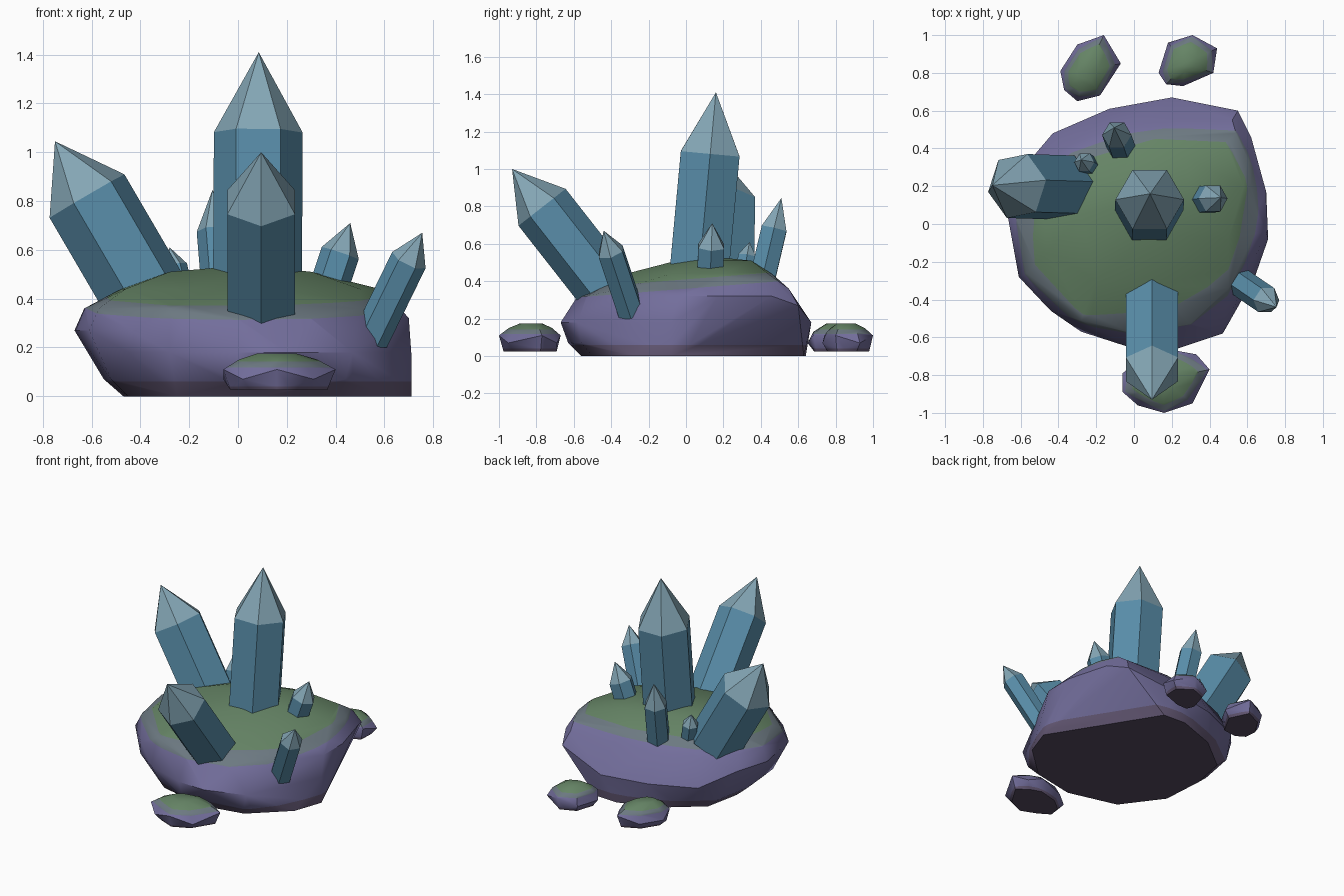
import bpy, bmesh, math
from mathutils import Vector

if "Cube" in bpy.data.objects:
    bpy.data.objects.remove(bpy.data.objects["Cube"])


def material(name, rgb):
    m = bpy.data.materials.new(name)
    m.diffuse_color = (*rgb, 1)
    m.use_nodes = True
    m.node_tree.nodes["Principled BSDF"].inputs["Base Color"].default_value = m.diffuse_color
    return m


STONE = material("purple_stone", (0.17, 0.155, 0.33))
BLEND = material("mossy_stone", (0.15, 0.19, 0.22))
MOSS = material("moss", (0.13, 0.23, 0.13))
LOW = material("dark_stone", (0.13, 0.10, 0.18))
BASE = material("stone_underside", (0.09, 0.07, 0.12))
BODY = material("crystal_blue", (0.10, 0.27, 0.40))
TIP = material("crystal_tip", (0.23, 0.38, 0.46))


def finish(bm, name, mats, angle):
    me = bpy.data.meshes.new(name)
    bm.to_mesh(me)
    bm.free()
    ob = bpy.data.objects.new(name, me)
    bpy.context.collection.objects.link(ob)
    for m in mats:
        me.materials.append(m)
    if angle:
        bpy.ops.object.select_all(action='DESELECT')
        ob.select_set(True)
        bpy.context.view_layer.objects.active = ob
        bpy.ops.object.shade_smooth_by_angle(angle=math.radians(angle))
    return ob


def stone(name, points, moss_z, slope=(0, 0), band=0.025, low=0.06, angle=34):
    """Convex boulder with a moss cap above a tilted plane and a dark foot."""
    bm = bmesh.new()
    for p in points:
        bm.verts.new(p)
    res = bmesh.ops.convex_hull(bm, input=bm.verts[:])
    junk = {g for g in res["geom_interior"] + res["geom_unused"]
            if isinstance(g, bmesh.types.BMVert)}
    bmesh.ops.delete(bm, geom=list(junk), context='VERTS')
    normal = Vector((-slope[0], -slope[1], 1))
    for z, no in ((moss_z - band, normal), (moss_z + band, normal), (low, (0, 0, 1))):
        bmesh.ops.bisect_plane(bm, geom=bm.verts[:] + bm.edges[:] + bm.faces[:],
                               plane_co=(0, 0, z), plane_no=no)
    bmesh.ops.recalc_face_normals(bm, faces=bm.faces[:])
    for f in bm.faces:
        c = f.calc_center_median()
        h = c.dot(normal) - moss_z
        f.material_index = 2 if h > band else 1 if h > -band else 0 if c.z > low else 3
        if f.normal.z < -0.9:
            f.material_index = 4
    return finish(bm, name, (STONE, BLEND, MOSS, LOW, BASE), angle)


def crystal(name, base, tip, r, cap, sink=0.12, roll=0):
    """Hexagonal prism with a pointed cap; cap is the length of the point."""
    base, tip = Vector(base), Vector(tip)
    axis = (tip - base).normalized()
    u = Vector((0, 1, 0)).cross(axis).normalized()
    v = axis.cross(u)
    bm = bmesh.new()

    def ring(c):
        return [bm.verts.new(c + r * (u * math.cos(a) + v * math.sin(a)))
                for a in (math.radians(roll + 60 * i) for i in range(6))]
    low, high = ring(base - axis * sink), ring(tip - axis * cap)
    apex = bm.verts.new(tip)
    bm.faces.new(low[::-1])
    for i in range(6):
        j = (i + 1) % 6
        bm.faces.new((low[i], low[j], high[j], high[i]))
        bm.faces.new((high[i], high[j], apex)).material_index = 1
    bmesh.ops.recalc_face_normals(bm, faces=bm.faces[:])
    return finish(bm, name, (BODY, TIP), 0)


# main boulder: horizontal contours from the ground up
contours = {
    0.0: [(-.47, .1), (-.45, -.2), (-.25, -.47), (.1, -.56), (.4, -.5), (.64, -.28),
          (.71, -.08), (.27, .63), (.1, .64), (-.18, .54), (-.42, .35)],
    0.07: [(-.55, .08), (-.52, -.23), (.0, -.63), (.44, -.56), (-.5, .35)],
    0.18: [(.71, -.08), (.2, .67), (-.13, .61), (-.43, .48), (.47, -.58),
           (.2, -.67), (0, -.66), (-.28, -.57), (-.45, -.45)],
    0.27: [(-.67, .05), (-.61, -.28), (-.6, .28), (-.44, -.46), (.55, .6)],
    0.32: [(.70, .17), (.62, .46), (.70, -.04), (0, -.58), (.3, -.53)],
    0.36: [(-.63, .04), (-.57, -.26), (-.28, -.51), (.5, -.34),
           (.52, .55), (.2, .55), (-.13, .5), (-.38, .4), (-.57, .22)],
    0.41: [(.62, .2), (.6, .35), (.54, .48)],
    0.44: [(-.46, -.15), (-.2, -.3), (.12, -.32), (.5, -.08), (.58, .2), (.5, .44),
           (.1, .46), (-.25, .34), (-.48, .1)],
    0.51: [(-.28, .05), (-.12, .24), (.28, .35), (.3, .08), (.1, -.05)],
    0.53: [(-.05, .1), (.12, .15)],
}
stone("boulder", [(x, y, z) for z, pts in contours.items() for x, y in pts],
      0.385, (0, 0.08))

# loose pebbles around the boulder, from their plan outlines
pebbles = {
    "front_pebble": [(-.06, -.79), (-.06, -.89), (.02, -.96), (.16, -1), (.31, -.95),
                     (.40, -.77), (.33, -.69), (.22, -.67), (.05, -.7)],
    "back_left_pebble": [(-.39, .81), (-.37, .71), (-.3, .65), (-.18, .68),
                         (-.07, .85), (-.16, 1), (-.3, .95)],
    "back_right_pebble": [(.13, .80), (.17, .74), (.26, .73), (.42, .80),
                          (.44, .93), (.31, 1), (.18, .96)],
}
for name, outline in pebbles.items():
    cx = sum(p[0] for p in outline) / len(outline)
    cy = sum(p[1] for p in outline) / len(outline)
    pts = []
    for i, (x, y) in enumerate(outline):
        k = i % 2                       # alternate heights for uneven facets
        for s, z in ((.78 + .08 * k, .025), (1, .07 + .04 * k),
                     (.8 - .1 * k, .13 + .02 * k), (.35, .175)):
            pts.append((cx + (x - cx) * s, cy + (y - cy) * s, z))
    stone(name, pts, 0.13, band=0.012, low=0.04, angle=40)

# crystal cluster
crystal("main_crystal", (.08, .075, .5), (.085, .16, 1.41), .182, .33)
crystal("front_crystal", (.095, -.44, .375), (.095, -.93, 1.0), .16, .26, roll=30)
crystal("left_crystal", (-.42, .195, .48), (-.75, .205, 1.045), .18, .26, sink=.1, roll=10)
crystal("right_front_crystal", (.55, -.30, .25), (.755, -.44, .67), .076, .13, sink=.02)
crystal("right_small_crystal", (.38, .13, .47), (.46, .14, .71), .08, .13, sink=.08)
crystal("back_small_crystal", (-.07, .41, .42), (-.105, .51, .845), .078, .17, sink=.08)
crystal("tiny_crystal", (-.24, .31, .43), (-.28, .34, .61), .055, .08, sink=.08)
